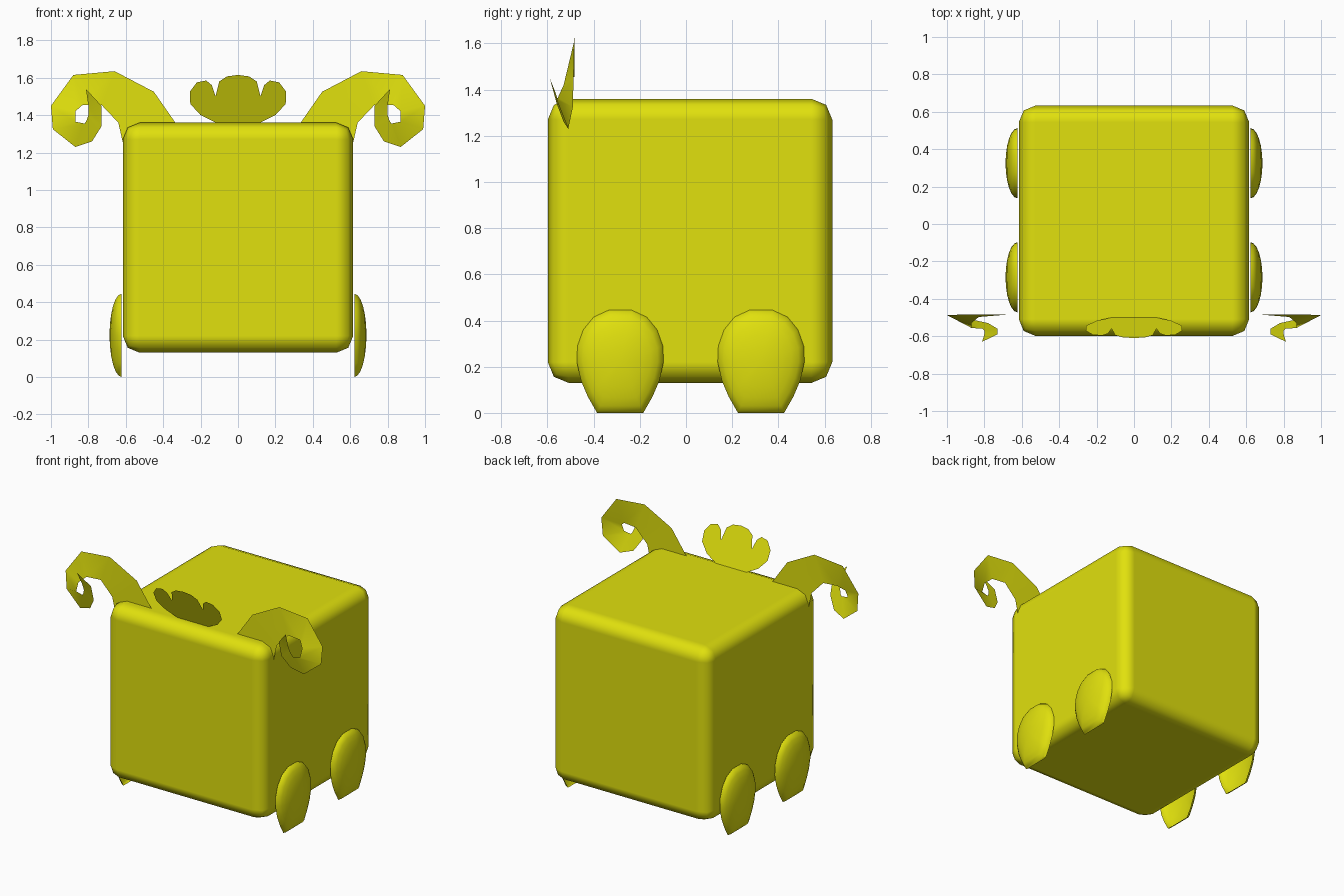
import bpy, bmesh, math
from mathutils import Vector

if "Cube" in bpy.data.objects:
    bpy.data.objects.remove(bpy.data.objects["Cube"])

yellow = bpy.data.materials.new("bright yellow")
yellow.diffuse_color = (0.75, 0.75, 0.004, 1)
yellow.use_nodes = True
yellow.node_tree.nodes["Principled BSDF"].inputs["Base Color"].default_value = yellow.diffuse_color


def make_object(name, verts, faces, smooth=None):
    mesh = bpy.data.meshes.new(name)
    mesh.from_pydata(verts, [], faces)
    mesh.materials.append(yellow)
    obj = bpy.data.objects.new(name, mesh)
    bpy.context.collection.objects.link(obj)
    bm = bmesh.new()
    bm.from_mesh(mesh)
    bmesh.ops.recalc_face_normals(bm, faces=bm.faces)
    bm.to_mesh(mesh)
    bm.free()
    if smooth:
        bpy.ops.object.select_all(action='DESELECT')
        obj.select_set(True)
        bpy.context.view_layer.objects.active = obj
        bpy.ops.object.shade_smooth_by_angle(angle=math.radians(smooth))
    return obj


# Body: rounded cube
bpy.ops.mesh.primitive_cube_add(size=1, location=(0, 0.0175, 0.745))
body = bpy.context.object
body.name = "body"
body.scale = (1.232, 1.232, 1.23)
bpy.ops.object.transform_apply(location=False, rotation=False, scale=True)
body.data.materials.append(yellow)
bevel = body.modifiers.new("rounded edges", 'BEVEL')
bevel.width = 0.09
bevel.segments = 2
bevel.harden_normals = True
bpy.ops.object.shade_smooth_by_angle(angle=math.radians(60))

# Feet: shallow shells with a flat bottom edge, stuck to the body's sides
HALF_OUTLINE = [(0.05, 0.445), (0.115, 0.415), (0.16, 0.36), (0.185, 0.29),
                (0.188, 0.22), (0.17, 0.14), (0.14, 0.07), (0.10, 0.0)]


def foot(name, side, yc):
    rim = HALF_OUTLINE + [(-y, z) for y, z in reversed(HALF_OUTLINE)]
    n, rings, zc = len(rim), 6, 0.225
    verts = [(side * 0.687, yc, zc)]
    for r in range(1, rings + 1):
        a = r / rings * math.pi / 2
        s, h = math.sin(a), math.cos(a)
        for y, z in rim:
            verts.append((side * (0.622 + 0.065 * h), yc + y * s, zc + (z - zc) * s))
    faces = [(0, 1 + i, 1 + (i + 1) % n) for i in range(n)]
    for r in range(rings - 1):
        for i in range(n):
            j = (i + 1) % n
            a, b = 1 + r * n, 1 + (r + 1) * n
            faces.append((a + i, b + i, b + j, a + j))
    obj = make_object(name, verts, faces, 50)
    # shells open towards the body: make the faces point outwards
    if obj.data.polygons[0].normal.x * side < 0:
        obj.data.flip_normals()


for side, word in ((1, "right"), (-1, "left")):
    foot("front_foot_" + word, side, -0.285)
    foot("back_foot_" + word, side, 0.325)

# Horns: thin curling ribbons that spiral forwards to a pointed tip
OUTER = [(0.335, -0.483, 1.36), (0.45, -0.483, 1.525), (0.66, -0.483, 1.635),
         (0.88, -0.483, 1.615), (1.0, -0.487, 1.45), (0.99, -0.49, 1.325),
         (0.87, -0.51, 1.23), (0.78, -0.53, 1.26), (0.73, -0.56, 1.34),
         (0.73, -0.59, 1.45)]
INNER = [(0.615, -0.483, 1.25), (0.64, -0.483, 1.36), (0.73, -0.483, 1.455),
         (0.83, -0.497, 1.455), (0.87, -0.53, 1.42), (0.87, -0.555, 1.365),
         (0.82, -0.56, 1.355), (0.81, -0.56, 1.37), (0.80, -0.57, 1.40),
         (0.80, -0.59, 1.45)]
TIP = (0.813, -0.63, 1.54)

for side, word in ((1, "right"), (-1, "left")):
    n = len(OUTER)
    verts = [(side * x, y, z) for x, y, z in OUTER + INNER + [TIP]]
    faces = [(i, i + 1, n + i + 1, n + i) for i in range(n - 1)]
    faces.append((n - 1, 2 * n, 2 * n - 1))
    horn = make_object("horn_" + word, verts, faces, 30)
    if horn.data.polygons[0].normal.y > 0:
        horn.data.flip_normals()

# Tuft: flat three-lobed crest leaning forwards over the front edge
HALF_TUFT = [(0.06, 1.615 - 0.008), (0.10, 1.58), (0.12, 1.50), (0.14, 1.56),
             (0.17, 1.585), (0.22, 1.575), (0.258, 1.525), (0.255, 1.46),
             (0.20, 1.40), (0.12, 1.36)]
tuft = [(0, 1.615)] + HALF_TUFT + [(-x, z) for x, z in reversed(HALF_TUFT)]
crest = make_object("head_tuft",
                    [(x, -0.50 - (z - 1.36) * 0.43, z) for x, z in tuft],
                    [tuple(range(len(tuft)))])
if crest.data.polygons[0].normal.y > 0:
    crest.data.flip_normals()
